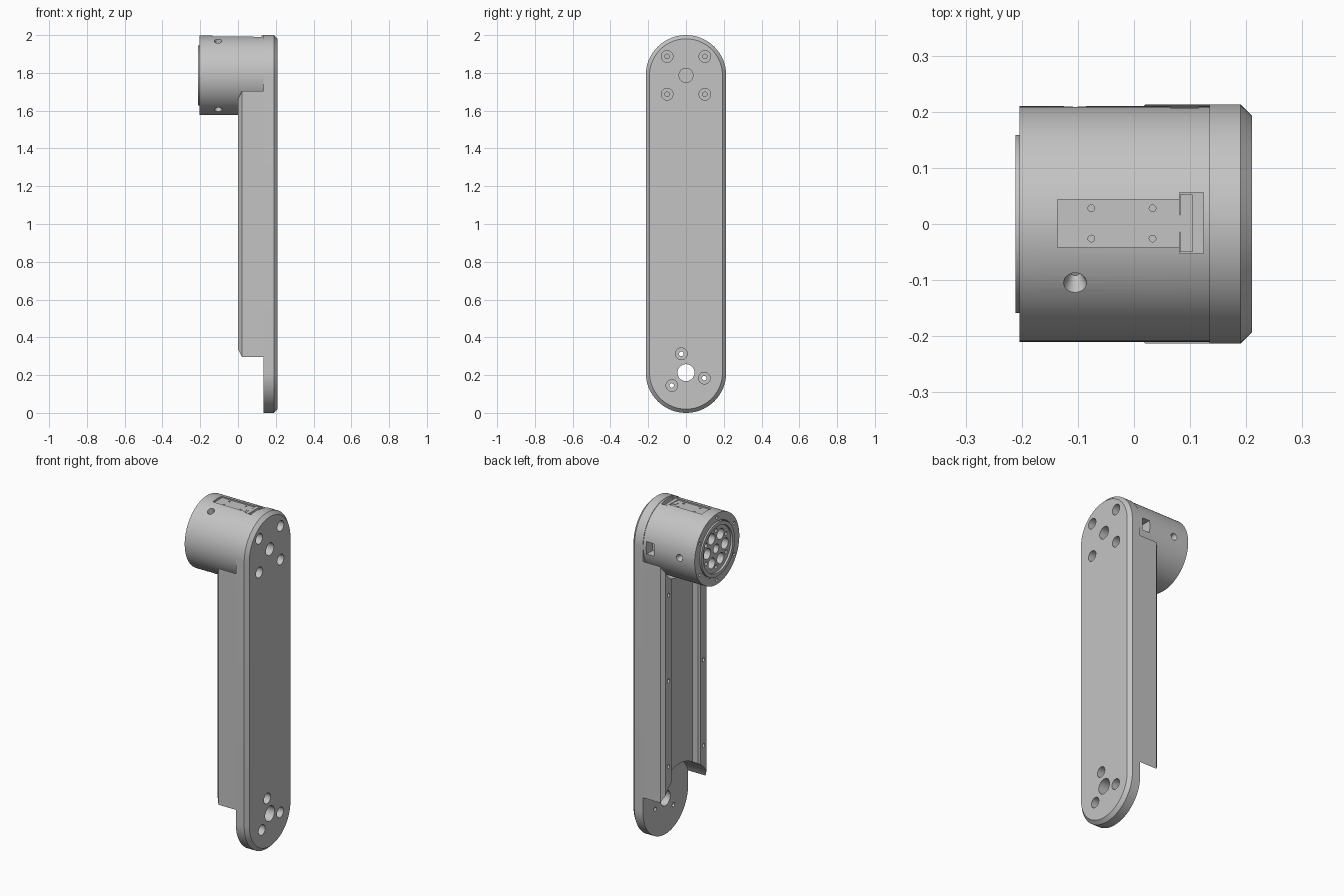
import bpy, bmesh, math
from mathutils import Vector

if "Cube" in bpy.data.objects:
    bpy.data.objects.remove(bpy.data.objects["Cube"], do_unlink=True)

R = 0.213                  # half width of the arm
LOW, HIGH = R, 2 - R       # heights of the two joint axes
SEAT = 0.135               # inner face of the plate
X = Vector((1, 0, 0))

metal = bpy.data.materials.new("light_grey_metal")
metal.use_nodes = True
GREY = (0.55, 0.55, 0.55, 1)
metal.diffuse_color = GREY
metal.node_tree.nodes["Principled BSDF"].inputs["Base Color"].default_value = GREY


def loft(name, rings):
    """Skin a stack of equal-length rings and cap both ends."""
    bm = bmesh.new()
    loops = [[bm.verts.new(p) for p in ring] for ring in rings]
    n = len(loops[0])
    for a, b in zip(loops, loops[1:]):
        for i in range(n):
            bm.faces.new((a[i], a[(i + 1) % n], b[(i + 1) % n], b[i]))
    bm.faces.new(loops[0])
    bm.faces.new(loops[-1])
    bmesh.ops.recalc_face_normals(bm, faces=bm.faces)
    mesh = bpy.data.meshes.new(name)
    bm.to_mesh(mesh)
    bm.free()
    mesh.materials.append(metal)
    obj = bpy.data.objects.new(name, mesh)
    bpy.context.collection.objects.link(obj)
    return obj


def stadium(x, r, steps=48):
    ring = []
    for centre, start in ((HIGH, 0), (LOW, math.pi)):
        for i in range(steps + 1):
            a = start + math.pi * i / steps
            ring.append((x, r * math.cos(a), centre + r * math.sin(a)))
    return ring


def rod(name, start, axis, length, r, r2=None, sides=32):
    """Round bar or cone that starts at a point and runs along an axis."""
    turn = Vector(axis).to_track_quat("Z", "Y")
    def ring(h, rad):
        return [Vector(start) + turn @ Vector((rad * math.cos(math.tau * i / sides),
                rad * math.sin(math.tau * i / sides), h)) for i in range(sides)]
    return loft(name, [ring(0, r), ring(length, r if r2 is None else r2)])


def block(name, x, y, z):
    return loft(name, [[(x[0], y[0], h), (x[1], y[0], h), (x[1], y[1], h), (x[0], y[1], h)]
                       for h in z])


def select(obj):
    bpy.ops.object.select_all(action="DESELECT")
    obj.select_set(True)
    bpy.context.view_layer.objects.active = obj


def cut(obj, *cutters):
    select(obj)
    for cutter in cutters:
        cutter.hide_render = True
        mod = obj.modifiers.new("cut", "BOOLEAN")
        mod.operation, mod.solver, mod.object = "DIFFERENCE", "EXACT", cutter
        bpy.ops.object.modifier_apply(modifier=mod.name)
        bpy.data.objects.remove(cutter, do_unlink=True)


def polar(x, r, degrees, z=HIGH):
    a = math.radians(degrees)
    return Vector((x, r * math.cos(a), z + r * math.sin(a)))


# Long cover plate with a chamfered outer rim
plate = loft("cover_plate", [stadium(SEAT, R), stadium(0.19, R), stadium(0.21, R - 0.02)])
upper = [(y, HIGH + z) for y in (-0.1, 0.1) for z in (-0.1, 0.1)]
lower = [(-0.025, 0.313), (0.097, 0.184), (-0.075, 0.145)]
for y, z in upper + lower:
    cut(plate, rod("counterbore", (0.155, y, z), X, 0.1, 0.031),
        rod("screw_hole", (0.1, y, z), X, 0.1, 0.012))
cut(plate, rod("centre_recess", (0.155, 0, HIGH), X, 0.1, 0.037),
    rod("shaft_hole", (0.1, 0, LOW), X, 0.2, 0.045))

# Channel body: thick side lips with a shallow trough between them
half = [(SEAT, R), (0.02, R), (0, R - 0.02), (0, 0.135), (0.01, 0.125), (0.045, 0.125)]
profile = half + [(x, -y) for x, y in reversed(half)]
channel = loft("channel_body", [[(x, y, z) for x, y in profile] for z in (LOW, HIGH)])
for z in (LOW, HIGH):
    cut(channel, rod("joint_clearance", (-0.1, 0, z), X, 0.4, 0.229, sides=96))
for y in (-0.165, 0.165):
    for z in (0.5, 1.01, 1.52):
        cut(channel, rod("lip_hole", (-0.05, y, z), X, 0.09, 0.011, sides=20))

# Motor housing
motor = rod("motor_housing", (-0.204, 0, HIGH), X, 0.204 + SEAT, 0.21, sides=96)
cut(motor, rod("rotor_bore", (-0.25, 0, HIGH), X, 0.1, 0.163, sides=64))
for k in range(3):
    out = polar(0, 1, 120 * k, 0)
    cut(motor, rod("conical_port", polar(-0.105, 0.17, 120 * k), out, 0.045, 0.008, 0.022))
cut(motor, block("cable_port", (0.065, 0.115), (0.15, 0.25), (HIGH - 0.037, HIGH + 0.037)))
for k in range(6):
    cut(motor, rod("rim_hole", polar(-0.25, 0.186, 30 + 60 * k), X, 0.07, 0.009, sides=20))

# Service pocket on top of the housing
cut(motor, block("service_pocket", (-0.136, 0.082), (-0.042, 0.044), (HIGH + 0.198, 2.1)),
    block("connector_slot", (0.081, 0.124), (-0.053, 0.056), (HIGH + 0.17, 2.1)))
for x in (-0.076, 0.033):
    for y in (-0.026, 0.028):
        cut(motor, rod("pocket_hole", (x, y, HIGH + 0.18), (0, 0, 1), 0.1, 0.006, sides=16))
block("connector", (0.058, 0.104), (-0.014, 0.016), (HIGH + 0.16, HIGH + 0.2))
block("connector_shell", (0.082, 0.104), (-0.05, 0.053), (HIGH + 0.16, HIGH + 0.202))

# Output rotor with a groove, lightening pockets and a hub hole
rotor = rod("output_rotor", (-0.211, 0, HIGH), X, 0.07, 0.159, sides=64)
cut(rotor, rod("face_recess", (-0.25, 0, HIGH), X, 0.052, 0.138, sides=64))
for k in range(6):
    cut(rotor, rod("lightening_pocket", polar(-0.25, 0.083, 60 * k), X, 0.095, 0.032),
        rod("rotor_screw_hole", polar(-0.25, 0.108, 30 + 60 * k), X, 0.08, 0.011, sides=20))
cut(rotor, rod("hub_hole", (-0.25, 0, HIGH), X, 0.095, 0.026))

for obj in (plate, channel, motor, rotor):
    select(obj)
    bpy.ops.object.shade_smooth_by_angle(angle=math.radians(25))
